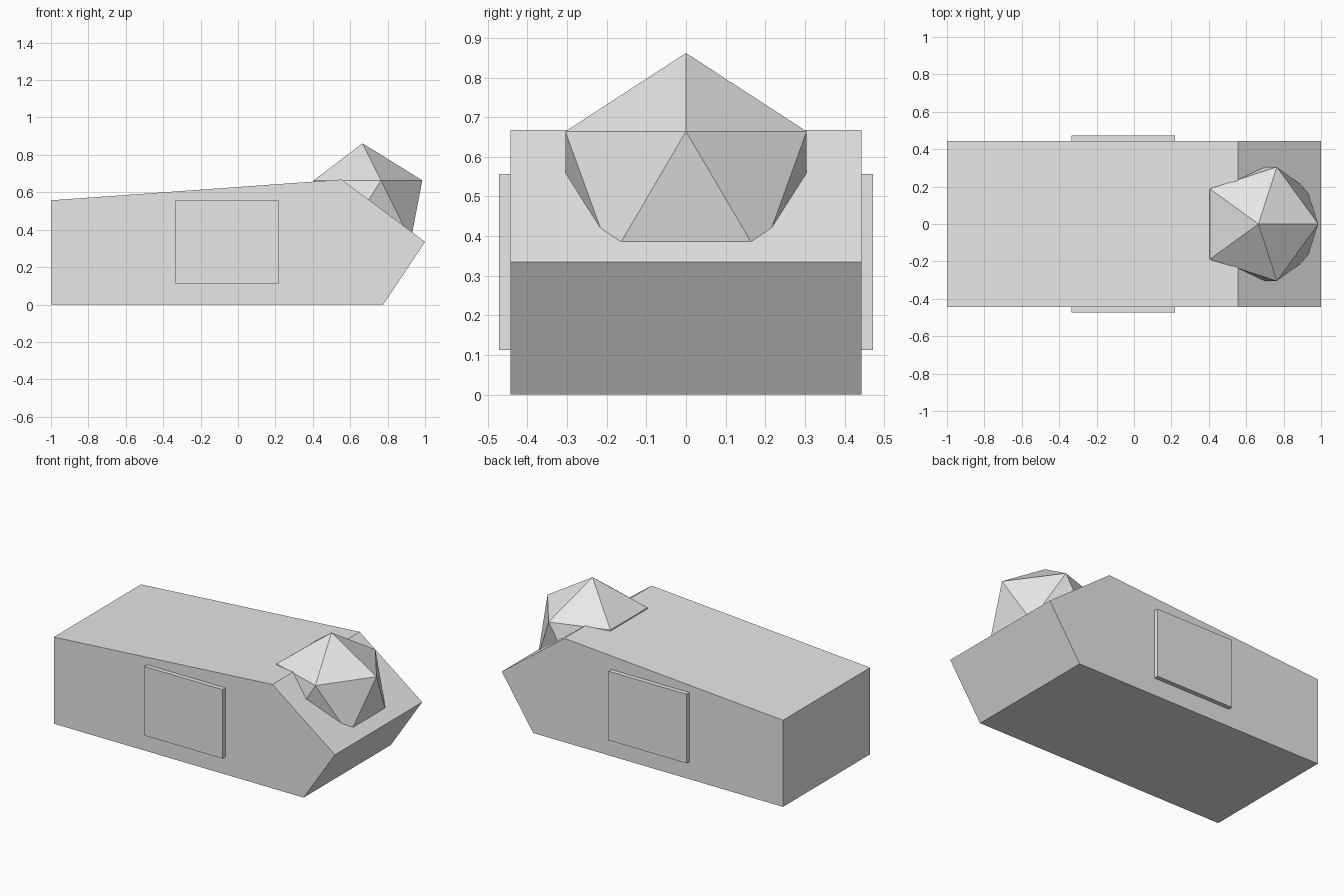
import bpy
import bmesh
from mathutils import Matrix

old = bpy.data.objects.get("Cube")
if old:
    bpy.data.objects.remove(old, do_unlink=True)

grey = bpy.data.materials.new("light_grey")
grey.use_nodes = True
colour = (0.8, 0.8, 0.8, 1)
grey.diffuse_color = colour
grey.node_tree.nodes["Principled BSDF"].inputs["Base Color"].default_value = colour


def add_object(name, bm):
    mesh = bpy.data.meshes.new(name)
    bmesh.ops.recalc_face_normals(bm, faces=bm.faces)
    bm.to_mesh(mesh)
    bm.free()
    mesh.materials.append(grey)
    obj = bpy.data.objects.new(name, mesh)
    bpy.context.collection.objects.link(obj)
    return obj


def extrude_profile(name, profile, y_start, y_end):
    """Extrude an (x, z) outline along y."""
    bm = bmesh.new()
    face = bm.faces.new([bm.verts.new((x, y_start, z)) for x, z in profile])
    result = bmesh.ops.extrude_face_region(bm, geom=[face])
    verts = [g for g in result["geom"] if isinstance(g, bmesh.types.BMVert)]
    bmesh.ops.translate(bm, verts=verts, vec=(0, y_end - y_start, 0))
    if not face.is_valid or len(bm.faces) < len(profile) + 2:
        bmesh.ops.holes_fill(bm, edges=bm.edges)
    return add_object(name, bm)


# Hull with a sloping roof and a pointed nose
hull = [(-1, 0), (0.777, 0), (1, 0.335), (0.555, 0.668), (-1, 0.557)]
extrude_profile("hull", hull, -0.443, 0.443)

# Raised plate on each side
plate = [(-0.335, 0.113), (0.22, 0.113), (0.22, 0.557), (-0.335, 0.557)]
for name, side in (("right_side_plate", -1), ("left_side_plate", 1)):
    extrude_profile(name, plate, side * 0.42, side * 0.472)

# Faceted dome sunk into the nose
bm = bmesh.new()
bmesh.ops.create_icosphere(bm, subdivisions=1, radius=0.358,
                           matrix=Matrix.Translation((0.665, 0, 0.504)))
add_object("dome", bm)
